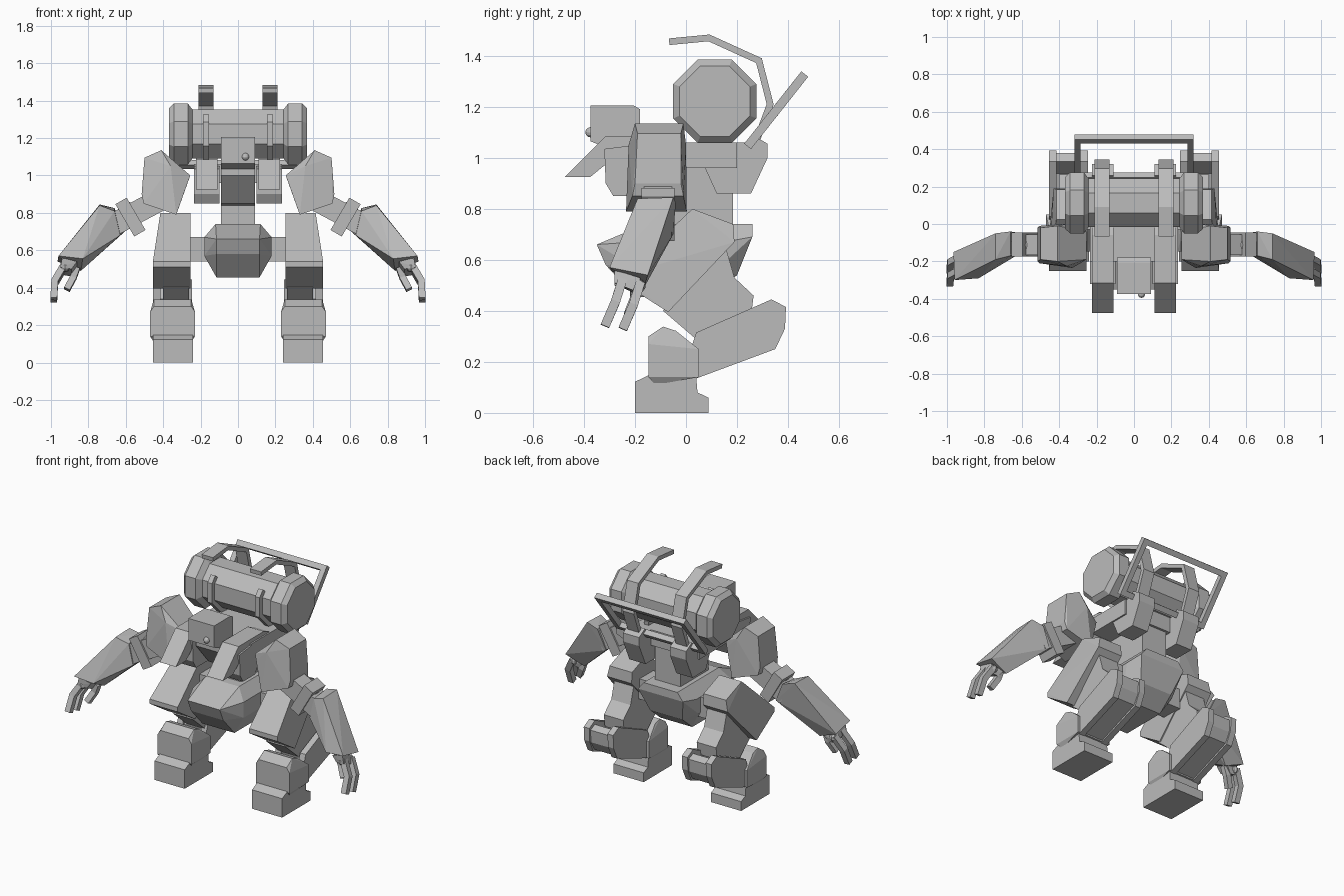
import bpy, bmesh, math
from mathutils import Vector

if "Cube" in bpy.data.objects:
    bpy.data.objects.remove(bpy.data.objects["Cube"])

grey = bpy.data.materials.new("plain_grey")
grey.diffuse_color = (0.5, 0.5, 0.5, 1)
grey.use_nodes = True
grey.node_tree.nodes["Principled BSDF"].inputs["Base Color"].default_value = grey.diffuse_color


def finish(name, bm):
    bmesh.ops.recalc_face_normals(bm, faces=bm.faces[:])
    me = bpy.data.meshes.new(name)
    bm.to_mesh(me)
    bm.free()
    me.materials.append(grey)
    ob = bpy.data.objects.new(name, me)
    bpy.context.collection.objects.link(ob)
    return ob


def mirrored(ob):
    ob.modifiers.new("mirror", 'MIRROR').use_mirror_merge = False
    return ob


def hull(name, pts):
    """Convex faceted block around a few corner points."""
    bm = bmesh.new()
    for p in pts:
        bm.verts.new(p)
    bmesh.ops.convex_hull(bm, input=bm.verts[:])
    bmesh.ops.dissolve_limit(bm, angle_limit=math.radians(1),
                             verts=bm.verts[:], edges=bm.edges[:])
    return finish(name, bm)


def box(name, x0, x1, y0, y1, z0, z1):
    return hull(name, [(x, y, z) for x in (x0, x1) for y in (y0, y1) for z in (z0, z1)])


def plate(name, profile, x0, x1):
    """Side profile (y, z) extruded across x."""
    bm = bmesh.new()
    f = bm.faces.new([bm.verts.new((x0, y, z)) for y, z in profile])
    r = bmesh.ops.extrude_face_region(bm, geom=[f])
    for v in r["geom"]:
        if isinstance(v, bmesh.types.BMVert):
            v.co.x = x1
    return finish(name, bm)


def bar(name, path, width, depth, side=(1, 0, 0), closed=False):
    """Rectangular bar swept along a path; side is the width direction."""
    bm = bmesh.new()
    pts = [Vector(p) for p in path]
    n, rings = len(pts), []
    for i, p in enumerate(pts):
        a = pts[i - 1] if i or closed else p
        b = pts[(i + 1) % n] if i < n - 1 or closed else p
        d1, d2 = (p - a).normalized(), (b - p).normalized()
        t = (d1 + d2).normalized()
        s = Vector(side)
        s = (s - t * s.dot(t)).normalized()
        k = 1 / max(0.5, t.dot(d2 if d2.length else d1))
        u = t.cross(s) * depth / 2 * k
        s = s * width / 2
        rings.append([bm.verts.new(p + q) for q in (s + u, s - u, -s - u, -s + u)])
    for i in range(n if closed else n - 1):
        r, q = rings[i], rings[(i + 1) % n]
        for j in range(4):
            bm.faces.new((r[j], r[(j + 1) % 4], q[(j + 1) % 4], q[j]))
    if not closed:
        bm.faces.new(rings[0])
        bm.faces.new(rings[-1])
    return finish(name, bm)


def ball(name, loc, r, seg=10):
    bm = bmesh.new()
    bmesh.ops.create_uvsphere(bm, u_segments=seg, v_segments=seg // 2 + 1, radius=r)
    bmesh.ops.translate(bm, verts=bm.verts[:], vec=loc)
    return finish(name, bm)


# Eight-sided tank lying across the back, with wider end caps
bm = bmesh.new()
rings = []
for x, ap in ((-.369, .138), (-.342, .163), (-.268, .163), (-.243, .13),
              (.243, .13), (.268, .163), (.342, .163), (.369, .138)):
    R = ap / math.cos(math.pi / 8)
    rings.append([bm.verts.new((x, .113 + R * math.cos(a), 1.222 + R * math.sin(a)))
                  for a in [(k + .5) * math.pi / 4 for k in range(8)]])
for r, q in zip(rings, rings[1:]):
    for j in range(8):
        bm.faces.new((r[j], r[(j + 1) % 8], q[(j + 1) % 8], q[j]))
bm.faces.new(rings[0])
bm.faces.new(rings[-1])
finish("tank", bm)

# Tank straps and the overhead hooks
mirrored(bar("tank_strap", [(.17, y, z) for y, z in
             ((.0, 1.315), (-.03, 1.28), (-.03, 1.165), (.055, 1.08), (.16, 1.07))], .032, .03))
mirrored(bar("overhead_hook", [(.172, y, z) for y, z in
             ((-.066, 1.455), (.09, 1.47), (.286, 1.381), (.33, 1.21), (.27, 1.05))], .08, .026))

# Tilted guard frame behind the tank
lo, hi = (.252, 1.058), (.455, 1.315)
bar("guard_frame", [(-.302, *lo), (-.302, *hi), (.302, *hi), (.302, *lo)],
    .034, .034, (0, -.78, .62), True)

# Head with a lens
plate("head", [(-.375, 1.205), (-.205, 1.205), (-.18, 1.19), (-.18, 1.03),
               (-.29, 1.03), (-.375, 1.065)], -.092, .092)
ball("lens", (.04, -.375, 1.10), .02)

# Torso column, core and over-shoulder beams
plate("torso_column", [(-.3, 1.05), (-.3, 1.0), (-.17, .85), (-.1, .84), (-.1, .7),
                       (.185, .7), (.185, 1.06)], -.09, .09)
box("torso_core", -.235, .235, -.2, .2, .96, 1.06)
mirrored(plate("over_shoulder_beam",
               [(-.475, .925), (-.315, 1.085), (-.06, 1.085), (0, 1.06), (.24, 1.06), (.26, 1.09),
                (.32, 1.055), (.32, 1.0), (.255, .86), (.12, .86), (.07, .97),
                (-.32, .97), (-.375, .925)], .11, .225))
mirrored(hull("chest_block", [(x, y, z) for x in (.10, .235) for y, z in
              ((-.32, 1.035), (-.315, .9), (-.285, .85), (-.16, .85), (-.1, .97), (-.2, 1.05))]))

# Faceted pelvis and hip axle
hull("pelvis", [(s * x, y, z) for s in (-1, 1) for x, y, z in
     ((.12, -.16, .74), (.12, .26, .74), (.16, .26, .69), (.115, -.35, .66), (.115, -.315, .58),
      (.18, -.2, .67), (.18, .15, .67), (.18, -.2, .57), (.18, .13, .57),
      (.115, -.2, .455), (.115, .1, .455), (.115, .2, .54))])
box("hip_axle", -.27, .27, -.03, .11, .54, .67)

# Thigh, knee link and channel-shaped calf
mirrored(hull("thigh", [(x + dx, y, z) for y, z, x in
              ((.025, .8, .415), (.185, .74, .415), (.19, .67, .43), (-.25, .54, .455),
               (-.07, .395, .455), (-.25, .51, .455)) for dx in (0, .255 - x)]))
mirrored(plate("knee_link", [(-.09, .4), (.15, .67), (.19, .53), (.265, .46), (.255, .38),
                             (.05, .28)], .262, .4))
calf = [(-.02, .13), (.04, .315), (.335, .445), (.392, .415), (.388, .33), (.35, .25), (0, .12)]
for x0 in (.245, .415):
    mirrored(plate("calf_side", calf, x0, x0 + .04))
mirrored(plate("calf_core", [(-.02, .13), (.04, .28), (.27, .34), (.335, .42), (.38, .4),
                             (.375, .32), (.34, .26), (0, .13)], .26, .44))

# Boot: ankle guard and foot
mirrored(hull("ankle_guard", [(x, y, z) for y, z, a, b in
              ((-.09, .338, .25, .45), (-.04, .322, .25, .45), (-.147, .3, .25, .45),
               (-.147, .27, .23, .47), (.05, .25, .23, .47), (.05, .14, .23, .47),
               (-.147, .14, .23, .47), (-.12, .11, .25, .45)) for x in (a, b)]))
mirrored(plate("foot", [(-.2, 0), (-.2, .122), (-.147, .147), (.04, .14), (.045, .08),
                        (.088, .06), (.088, 0)], .24, .455))

# Shoulder armour
mirrored(hull("shoulder_armour", [(x, y, z) for x, z, y0, y1 in
              ((.41, 1.135, -.2, -.01), (.5, 1.095, -.19, -.02), (.515, .9, -.2, -.02),
               (.505, .85, -.21, -.01), (.33, .79, -.235, .003), (.255, 1.0, -.19, -.04),
               (.27, .96, -.2, -.03), (.36, 1.05, -.225, 0)) for y in (y0, y1)]))

# Upper arm, elbow and bracket
mirrored(bar("upper_arm", [(.38, -.11, .89), (.66, -.11, .74)], .11, .12, (0, 1, 0)))
mirrored(bar("elbow_bracket", [(.545, -.11, .795), (.605, -.11, .76)], .13, .2, (0, 1, 0)))
mirrored(ball("elbow", (.59, -.112, .80), .06))

# Forearm block
mirrored(hull("forearm", [(.74, -.05, .845), (.74, -.19, .84), (.66, -.04, .825), (.66, -.17, .81),
                          (.605, -.05, .70), (.63, -.17, .68), (.96, -.30, .57), (.965, -.15, .54),
                          (.83, -.29, .555), (.84, -.165, .49)]))

# Hand: palm, two fingers and a thumb
mirrored(hull("palm", [(.94, -.28, .56), (.94, -.18, .53), (.86, -.27, .54), (.86, -.17, .5),
                       (.95, -.28, .51), (.95, -.18, .47), (.89, -.27, .5), (.89, -.18, .46)]))
for dy, dz in ((0, 0), (.07, -.012)):
    mirrored(bar("finger", [(.93, -.25 + dy, .52 + dz), (.98, -.277 + dy, .435 + dz),
                            (.985, -.318 + dy, .34 + dz)], .036, .036, (0, 1, -.35)))
    mirrored(ball("knuckle", (.925, -.255 + dy, .51 + dz), .027, 8))
mirrored(bar("thumb", [(.86, -.2, .51), (.88, -.2, .455), (.915, -.225, .39)],
             .035, .034, (0, 1, -.3)))
